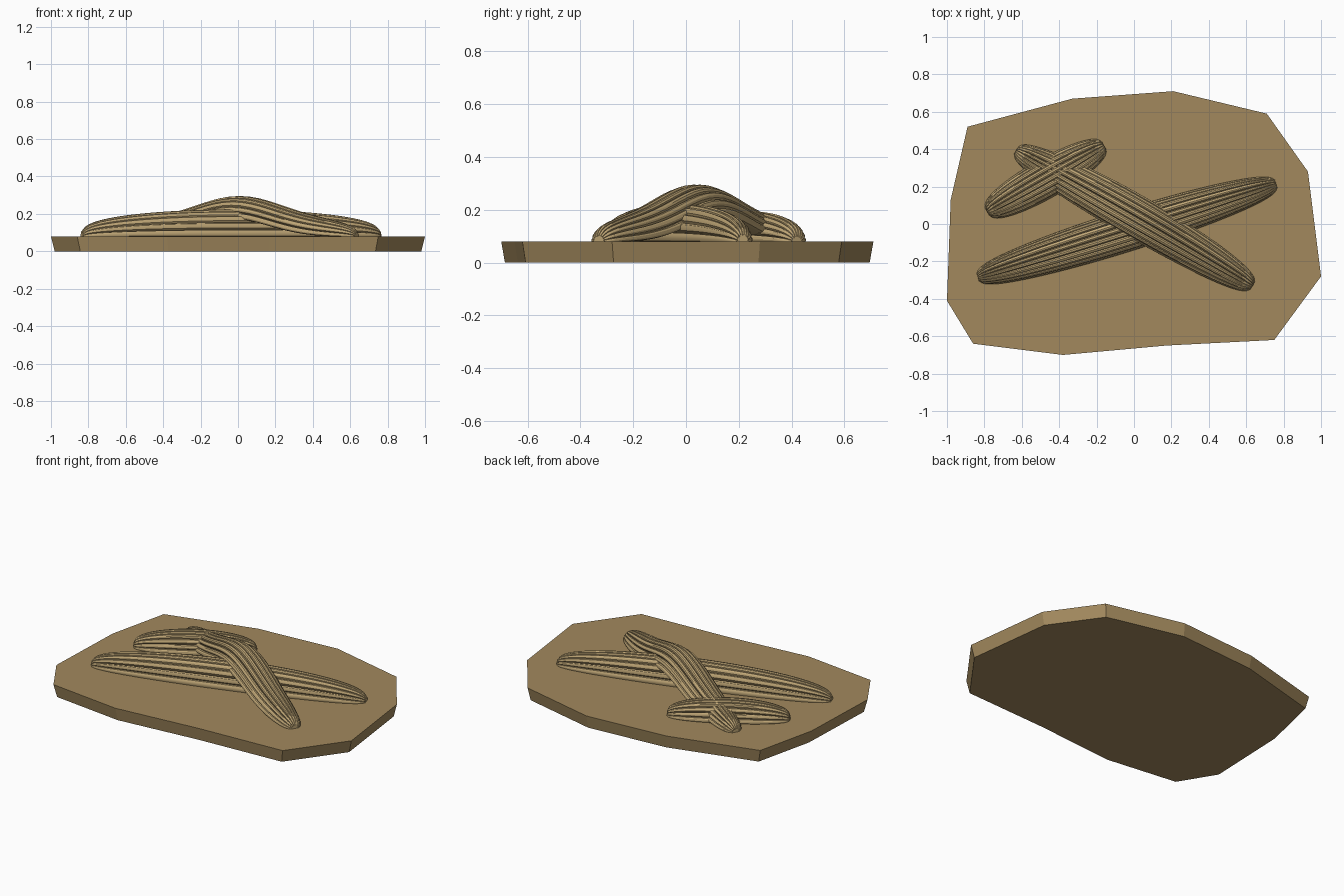
import bpy, bmesh, math
from mathutils import Vector

if "Cube" in bpy.data.objects:
    bpy.data.objects.remove(bpy.data.objects["Cube"])


def material(name, rgb):
    m = bpy.data.materials.new(name)
    m.diffuse_color = (*rgb, 1)
    m.use_nodes = True
    m.node_tree.nodes["Principled BSDF"].inputs["Base Color"].default_value = m.diffuse_color
    return m


stone = material("stone", (0.36, 0.25, 0.11))
relief = material("relief", (0.52, 0.38, 0.18))
TOP = 0.08


def add_object(name, bm, mat):
    bmesh.ops.recalc_face_normals(bm, faces=bm.faces)
    mesh = bpy.data.meshes.new(name)
    bm.to_mesh(mesh)
    bm.free()
    mesh.materials.append(mat)
    ob = bpy.data.objects.new(name, mesh)
    bpy.context.collection.objects.link(ob)
    return ob


# irregular stone slab, slightly narrower underneath
outline = [(-0.89, 0.52), (-0.33, 0.67), (0.21, 0.71), (0.71, 0.59), (0.93, 0.28),
           (1.0, -0.28), (0.75, -0.62), (0.17, -0.65), (-0.38, -0.70), (-0.86, -0.64),
           (-1.0, -0.41), (-0.98, 0.13)]
bm = bmesh.new()
low = [bm.verts.new((x * 0.98, y * 0.98, 0)) for x, y in outline]
high = [bm.verts.new((x, y, TOP)) for x, y in outline]
bm.faces.new(low)
bm.faces.new(high)
for i in range(len(low)):
    j = (i + 1) % len(low)
    bm.faces.new((low[i], low[j], high[j], high[i]))
add_object("slab", bm, stone)


def rib_section(ribs):
    """Half dome cut by narrow grooves, as (across, up) pairs."""
    pts = []
    for k in range(ribs):
        for f, r in ((0, 0.84), (0.13, 0.96), (0.35, 1.0), (0.65, 1.0), (0.87, 0.96)):
            a = math.pi * (k + f) / ribs
            pts.append((r * math.cos(a), r * math.sin(a)))
    return pts + [(-0.84, 0)]


def ribbed_pod(name, start, end, width, height, lift=lambda t: 0, ribs=10, bow=0, steps=40):
    """Blunt spindle with lengthwise ribs lying on the slab."""
    a, b = Vector(start), Vector(end)
    side = Vector((a.y - b.y, b.x - a.x)).normalized()
    section = rib_section(ribs)
    bm = bmesh.new()
    rings = []
    for s in range(steps + 1):
        t = 0.5 - 0.5 * math.cos(math.pi * s / steps)
        swell = max(math.sin(math.pi * t), 0.006) ** 0.3
        c = a.lerp(b, t) + side * bow * math.sin(math.pi * t)
        rings.append([bm.verts.new((c.x + side.x * width * swell * u,
                                    c.y + side.y * width * swell * u,
                                    TOP - 0.004 + lift(t) + height * swell * v))
                      for u, v in section])
    n = len(section)
    for r, q in zip(rings, rings[1:]):
        for i in range(n):
            j = (i + 1) % n
            bm.faces.new((r[i], r[j], q[j], q[i]))
    for r in (rings[0], rings[-1]):
        bm.faces.new(r)
    ob = add_object(name, bm, relief)
    bpy.ops.object.select_all(action='DESELECT')
    ob.select_set(True)
    bpy.context.view_layer.objects.active = ob
    bpy.ops.object.shade_smooth_by_angle(angle=math.radians(30))


# long pod and short pod rest on the slab, the third arches over both
ribbed_pod("long_pod", (-0.835, -0.285), (0.76, 0.215), 0.112, 0.148)
ribbed_pod("short_pod", (-0.785, 0.065), (-0.16, 0.42), 0.105, 0.118, ribs=10)
ribbed_pod("crossing_pod", (-0.63, 0.395), (0.635, -0.33), 0.115, 0.122,
           lift=lambda t: 0.098 * math.exp(-((t - 0.50) / 0.23) ** 2), bow=0.01)
